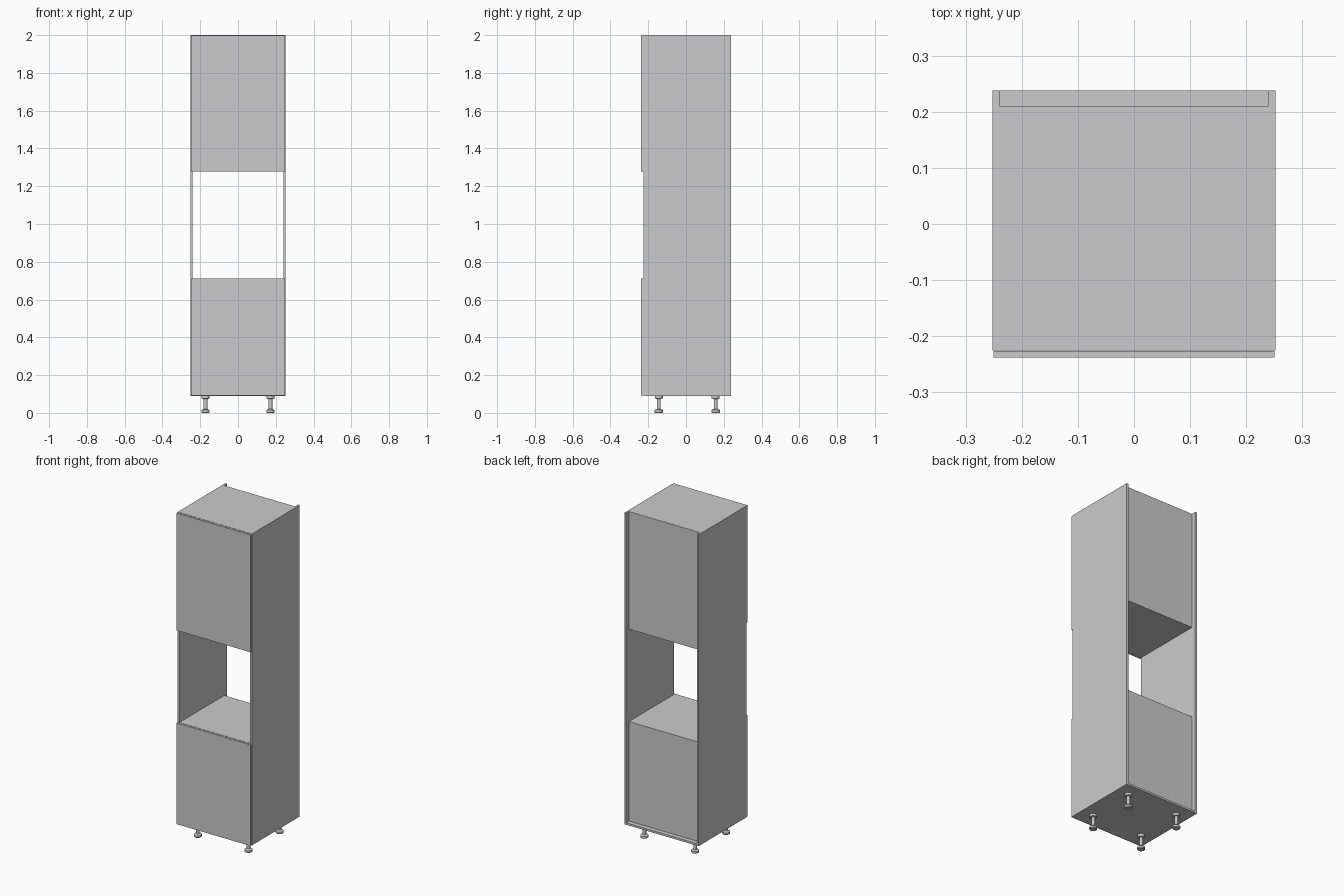
import bpy
import bmesh
import math

if "Cube" in bpy.data.objects:
    bpy.data.objects.remove(bpy.data.objects["Cube"])

W = 0.252               # half width
F, B = -0.225, 0.2378   # carcass front and back
T = 0.012               # board thickness
BACK = 0.207            # inner face of the recessed back boards
Z0, Z1 = 0.09, 2.0      # carcass bottom and top
LOW, HIGH = 0.712, 1.279  # oven opening


def finish(name, bm):
    bmesh.ops.recalc_face_normals(bm, faces=bm.faces)
    mesh = bpy.data.meshes.new(name)
    bm.to_mesh(mesh)
    bm.free()
    obj = bpy.data.objects.new(name, mesh)
    bpy.context.collection.objects.link(obj)
    return obj


def board(name, x0, x1, y0, y1, z0, z1):
    bm = bmesh.new()
    bmesh.ops.create_cube(bm, size=1)
    for v in bm.verts:
        v.co = (x1 if v.co.x > 0 else x0,
                y1 if v.co.y > 0 else y0,
                z1 if v.co.z > 0 else z0)
    return finish(name, bm)


def lathe(name, profile, x, y, sides=20):
    bm = bmesh.new()
    rings = [[bm.verts.new((x + r * math.cos(2 * math.pi * i / sides),
                            y + r * math.sin(2 * math.pi * i / sides), z))
              for i in range(sides)] for r, z in profile]
    for a, b in zip(rings, rings[1:]):
        for i in range(sides):
            j = (i + 1) % sides
            bm.faces.new((a[i], a[j], b[j], b[i]))
    bm.faces.new(rings[0])
    bm.faces.new(rings[-1])
    obj = finish(name, bm)
    bpy.ops.object.select_all(action='DESELECT')
    bpy.context.view_layer.objects.active = obj
    obj.select_set(True)
    bpy.ops.object.shade_smooth_by_angle(angle=math.radians(35))
    return obj


# Side walls
board("left_side", -W, -W + T, F, B, Z0, Z1)
board("right_side", W - T, W, F, B, Z0, Z1)

# Horizontal boards; only the bottom one reaches the rear edge
inner = W - T
board("bottom_board", -inner, inner, F, B, Z0, Z0 + T)
board("lower_shelf", -inner, inner, F, BACK, LOW - T, LOW)
board("upper_shelf", -inner, inner, F, BACK, HIGH, HIGH + T)
board("top_board", -inner, inner, F, BACK, Z1 - T, Z1)

# Thin back boards held in grooves in the side walls
groove = inner + 0.006
board("lower_back", -groove, groove, BACK, BACK + 0.003, Z0 + T, LOW)
board("upper_back", -groove, groove, BACK, BACK + 0.003, HIGH, Z1 - 0.0005)

# Doors with a small gap to the carcass
for name, z0, z1 in (("lower_door", Z0 + 0.001, LOW - 0.001),
                     ("upper_door", HIGH, Z1 - 0.001)):
    board(name, -0.25, 0.25, -B, F - 0.001, z0, z1)

# Adjustable feet
foot = [(0.019, 0.0), (0.022, 0.003), (0.022, 0.014), (0.018, 0.018),
        (0.010, 0.020), (0.010, 0.074), (0.021, 0.076), (0.021, Z0)]
for side, x in (("left", -0.172), ("right", 0.172)):
    for end, y in (("front", -0.144), ("back", 0.157)):
        lathe(f"{end}_{side}_foot", foot, x, y)
